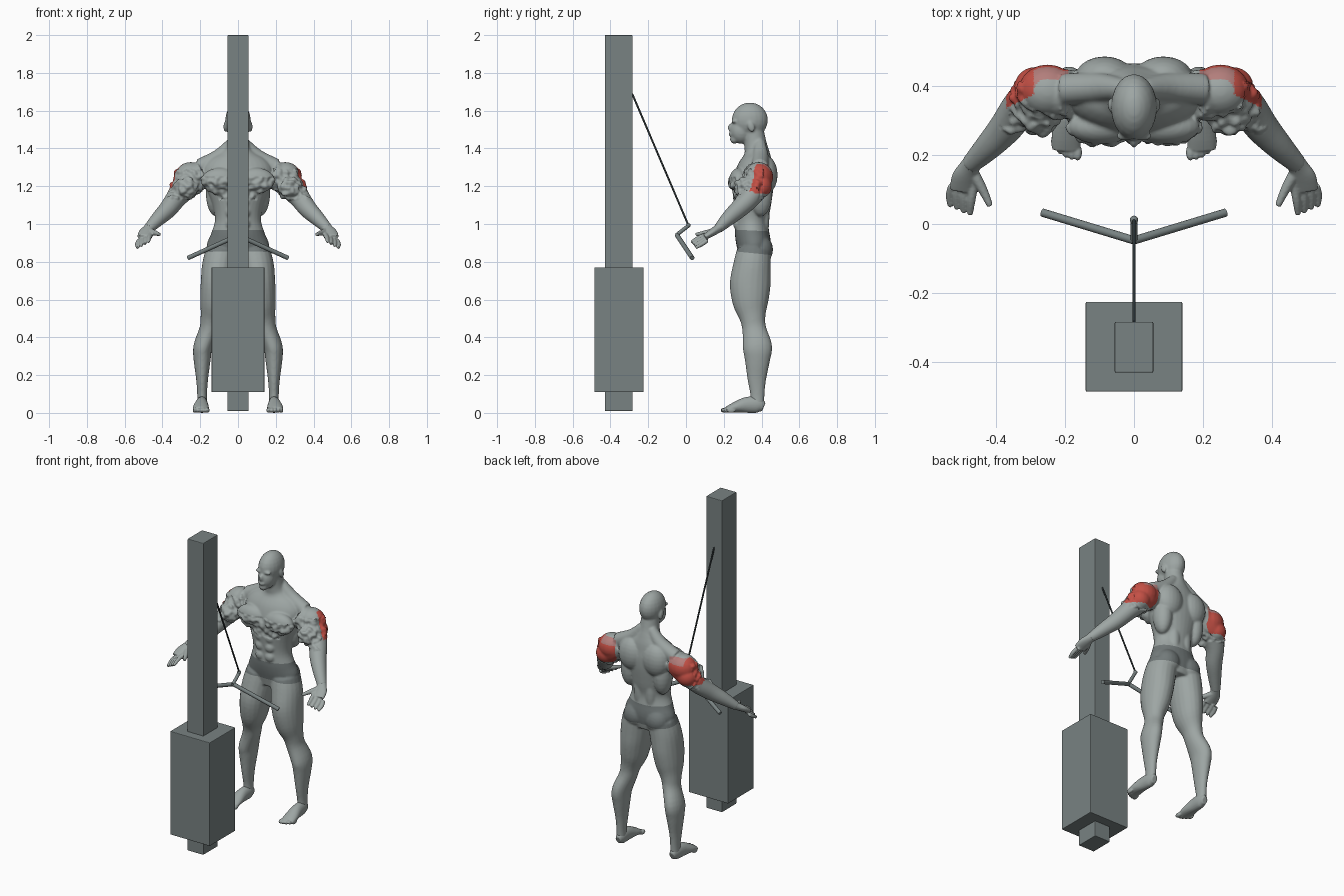
import bpy
import bmesh
import math
from mathutils import Vector, Matrix, Euler, noise

default = bpy.data.objects.get("Cube")
if default:
    bpy.data.objects.remove(default, do_unlink=True)


def material(name, r, g, b):
    mat = bpy.data.materials.new(name)
    mat.use_nodes = True
    mat.diffuse_color = (r, g, b, 1)
    mat.node_tree.nodes["Principled BSDF"].inputs["Base Color"].default_value = (r, g, b, 1)
    return mat


skin = material("grey skin", .34, .38, .37)
cloth = material("dark grey shorts", .17, .195, .195)
red = material("highlight red", .55, .08, .06)
pale_red = material("pale red", .45, .21, .2)
steel = material("steel grey", .19, .225, .225)
cable_dark = material("dark cable", .03, .04, .042)


def limb(bm, *path, sides=20, steps=4):
    """Loft ellipses along a smooth path of (x, y, z, radius_a, radius_b)."""
    pts = [Vector(p) for p in path]
    last = len(pts) - 1
    samples = []
    for i in range(last):
        a, b, c, d = pts[max(i - 1, 0)], pts[i], pts[i + 1], pts[min(i + 2, last)]
        for s in range(steps):
            t = s / steps
            samples.append(.5 * (2 * b + t * (c - a) + t * t * (2 * a - 5 * b + 4 * c - d)
                                 + t ** 3 * (3 * b - a - 3 * c + d)))
    samples.append(pts[last])
    centres = [Vector(s[:3]) for s in samples]
    rings = []
    for i, (sample, centre) in enumerate(zip(samples, centres)):
        tangent = (centres[min(i + 1, len(centres) - 1)] - centres[max(i - 1, 0)]).normalized()
        u = Vector((1, 0, 0))
        u = (u - tangent * u.dot(tangent)).normalized()
        v = tangent.cross(u)
        angles = [math.tau * k / sides for k in range(sides)]
        rings.append([bm.verts.new(centre + u * math.cos(w) * sample[3] + v * math.sin(w) * sample[4])
                      for w in angles])
    for low, high in zip(rings, rings[1:]):
        for k in range(sides):
            n = (k + 1) % sides
            bm.faces.new((low[k], low[n], high[n], high[k]))
    bm.faces.new(rings[0])
    bm.faces.new(rings[-1])


def blob(bm, loc, size, turn=(0, 0, 0)):
    matrix = Matrix.LocRotScale(Vector(loc), Euler(turn), Vector(size))
    bmesh.ops.create_uvsphere(bm, u_segments=20, v_segments=12, radius=1, matrix=matrix)


def mirror(bm):
    copy = bmesh.ops.duplicate(bm, geom=bm.verts[:] + bm.edges[:] + bm.faces[:])
    for item in copy["geom"]:
        if isinstance(item, bmesh.types.BMVert):
            item.co.x *= -1


def finish(name, bm, *mats):
    bmesh.ops.recalc_face_normals(bm, faces=bm.faces[:])
    mesh = bpy.data.meshes.new(name)
    bm.to_mesh(mesh)
    bm.free()
    obj = bpy.data.objects.new(name, mesh)
    bpy.context.collection.objects.link(obj)
    for mat in mats:
        mesh.materials.append(mat)
    return obj


def sculpt(name, bm, voxel, smoothing, *mats):
    """Fuse overlapping forms into one smooth skin."""
    obj = finish(name, bm)
    remesh = obj.modifiers.new("fuse", 'REMESH')
    remesh.mode = 'VOXEL'
    remesh.voxel_size = voxel
    smooth = obj.modifiers.new("soften", 'SMOOTH')
    smooth.factor = .5
    smooth.iterations = smoothing
    graph = bpy.context.evaluated_depsgraph_get()
    mesh = bpy.data.meshes.new_from_object(obj.evaluated_get(graph))
    obj.modifiers.clear()
    obj.data = mesh
    mesh.materials.clear()
    for mat in mats:
        mesh.materials.append(mat)
    return obj


def box(name, low, high, mat):
    bm = bmesh.new()
    low, high = Vector(low), Vector(high)
    bmesh.ops.create_cube(bm, size=1, matrix=Matrix.LocRotScale((low + high) / 2, None, high - low))
    obj = finish(name, bm, mat)
    bevel = obj.modifiers.new("soft edges", 'BEVEL')
    bevel.width = .004
    bevel.segments = 2


# Cable machine
box("machine_column", (-.056, -.43, .01), (.056, -.283, 2), steel)
box("weight_housing", (-.14, -.485, .11), (.14, -.225, .77), steel)
bm = bmesh.new()
limb(bm, (0, -.285, 1.69, .005, .005), (0, .012, .995, .005, .005), sides=12)
cable = finish("cable", bm, cable_dark)
bm = bmesh.new()
limb(bm, (.001, -.047, .94, .012, .012), (.265, .033, .82, .012, .012), sides=16)
mirror(bm)
limb(bm, (0, .014, .992, .01, .01), (0, -.05, .942, .01, .01), sides=16)
blob(bm, (0, .012, .993), (.012, .012, .012))
handle = finish("rope_handle", bm, steel)

# Body: paired limbs and muscles
bm = bmesh.new()
limb(bm, (.085, .36, .86, .085, .09), (.1, .35, .78, .09, .1), (.112, .34, .68, .086, .108),
     (.125, .342, .58, .076, .094), (.143, .353, .5, .056, .068), (.155, .362, .44, .05, .064),
     (.186, .378, .35, .05, .078), (.19, .378, .28, .045, .067), (.19, .375, .18, .032, .05),
     (.19, .378, .1, .026, .038), (.19, .378, .04, .027, .036))
limb(bm, (.18, .375, 1.27, .07, .07), (.265, .375, 1.215, .077, .075), (.325, .34, 1.14, .056, .056),
     (.37, .28, 1.08, .049, .049), (.42, .225, 1.03, .04, .04), (.475, .17, .975, .028, .026))
limb(bm, (.03, .39, 1.43, .03, .03), (.1, .395, 1.355, .042, .042), (.2, .39, 1.3, .046, .046))
blob(bm, (.25, .385, 1.25), (.085, .077, .078))          # shoulder
blob(bm, (.275, .315, 1.19), (.062, .058, .062))         # biceps
blob(bm, (.285, .395, 1.2), (.062, .06, .062))           # triceps
blob(bm, (.095, .28, 1.23), (.1, .052, .068))            # chest
blob(bm, (.115, .395, 1.16), (.055, .062, .12))          # side of back
blob(bm, (.085, .425, 1.26), (.085, .06, .1))            # shoulder blade
blob(bm, (.04, .41, 1.04), (.035, .032, .13))            # lower back
blob(bm, (.075, .395, .865), (.077, .066, .075))         # seat
for z in (1.12, 1.06, 1):
    blob(bm, (.033, .272, z), (.031, .022, .031))        # stomach
blob(bm, (.025, .254, 1.543), (.028, .014, .01))         # brow
blob(bm, (.067, .345, 1.515), (.01, .018, .03), (.3, 0, 0))  # ear
mirror(bm)

# Trunk, neck and head
limb(bm, (0, .36, .8, .12, .075), (0, .36, .88, .165, .09), (0, .35, .95, .142, .091),
     (0, .348, 1.02, .122, .087), (0, .352, 1.1, .135, .098), (0, .355, 1.2, .17, .108),
     (0, .365, 1.28, .185, .1), (0, .375, 1.34, .15, .08), (0, .375, 1.38, .09, .066),
     (0, .368, 1.42, .06, .06), (0, .355, 1.5, .052, .055), sides=32)
blob(bm, (0, .338, 1.55), (.067, .096, .093))
blob(bm, (0, .292, 1.493), (.051, .06, .068))
blob(bm, (0, .257, 1.447), (.026, .024, .022))
blob(bm, (0, .239, 1.51), (.013, .019, .023))
blob(bm, (0, .238, 1.475), (.022, .012, .011))
body = sculpt("body", bm, .006, 6, skin, cloth, red, pale_red)

# Ragged muscle relief, clean short hems, colour zones
bm = bmesh.new()
bm.from_mesh(body.data)
bm.normal_update()
relief = []
for v in bm.verts:
    x, y, z = abs(v.co.x), v.co.y, v.co.z
    if 1.13 < z < 1.29 and ((.19 < x < .36 and y < .41) or (y < .28 and z < 1.25)):
        relief.append((v, v.normal * noise.noise(v.co * 38) * .014))
for v, shift in relief:
    v.co += shift
hem = (Vector((0, .36, .845)), Vector((0, .1, 1)))
waist = (Vector((0, .36, .965)), Vector((0, .05, 1)))
for point, normal in (hem, waist):
    bmesh.ops.bisect_plane(bm, geom=bm.verts[:] + bm.edges[:] + bm.faces[:],
                           plane_co=point, plane_no=normal)


def above(point, plane):
    return (point - plane[0]).dot(plane[1]) > 0


for f in bm.faces:
    c = f.calc_center_median()
    x = abs(c.x)
    if x < .3 and above(c, hem) and not above(c, waist):
        f.material_index = 1
    elif .19 < x < .37 and 1.16 < c.z < 1.318 and c.y > .52 - x / 2:
        f.material_index = 3 if c.z > 1.28 and x < .29 else 2
bm.to_mesh(body.data)
bm.free()

# Hands
bm = bmesh.new()
limb(bm, (.46, .187, .99, .029, .027), (.475, .165, .973, .03, .023),
     (.488, .135, .953, .039, .02), (.494, .098, .93, .04, .015))
for i in range(4):
    limb(bm, (.462 + .021 * i, .112, .946 - .011 * i, .012, .012),
         (.47 + .021 * i, .068 + .005 * i, .928 - .012 * i, .012, .011),
         (.474 + .019 * i, .027 + .008 * i, .904 - .01 * i, .008, .008), sides=12)
limb(bm, (.468, .152, .962, .018, .018), (.438, .1, .952, .014, .014),
     (.416, .052, .945, .009, .009), sides=12)
mirror(bm)
hands = sculpt("hands", bm, .004, 3, skin)

# Feet
bm = bmesh.new()
limb(bm, (.19, .412, .032, .018, .024), (.19, .38, .042, .029, .042), (.193, .32, .042, .034, .042),
     (.196, .26, .03, .042, .028), (.196, .215, .017, .041, .016))
for i in range(5):
    blob(bm, (.163 + .017 * i, .207 + .004 * i * i / 2, .014), (.013 - .001 * i, .024, .014))
mirror(bm)
feet = sculpt("feet", bm, .004, 3, skin)

# Smooth shading on the rounded parts
bpy.ops.object.select_all(action='DESELECT')
for obj in (cable, handle, body, hands, feet):
    obj.select_set(True)
    bpy.context.view_layer.objects.active = obj
bpy.ops.object.shade_smooth_by_angle(angle=1)
